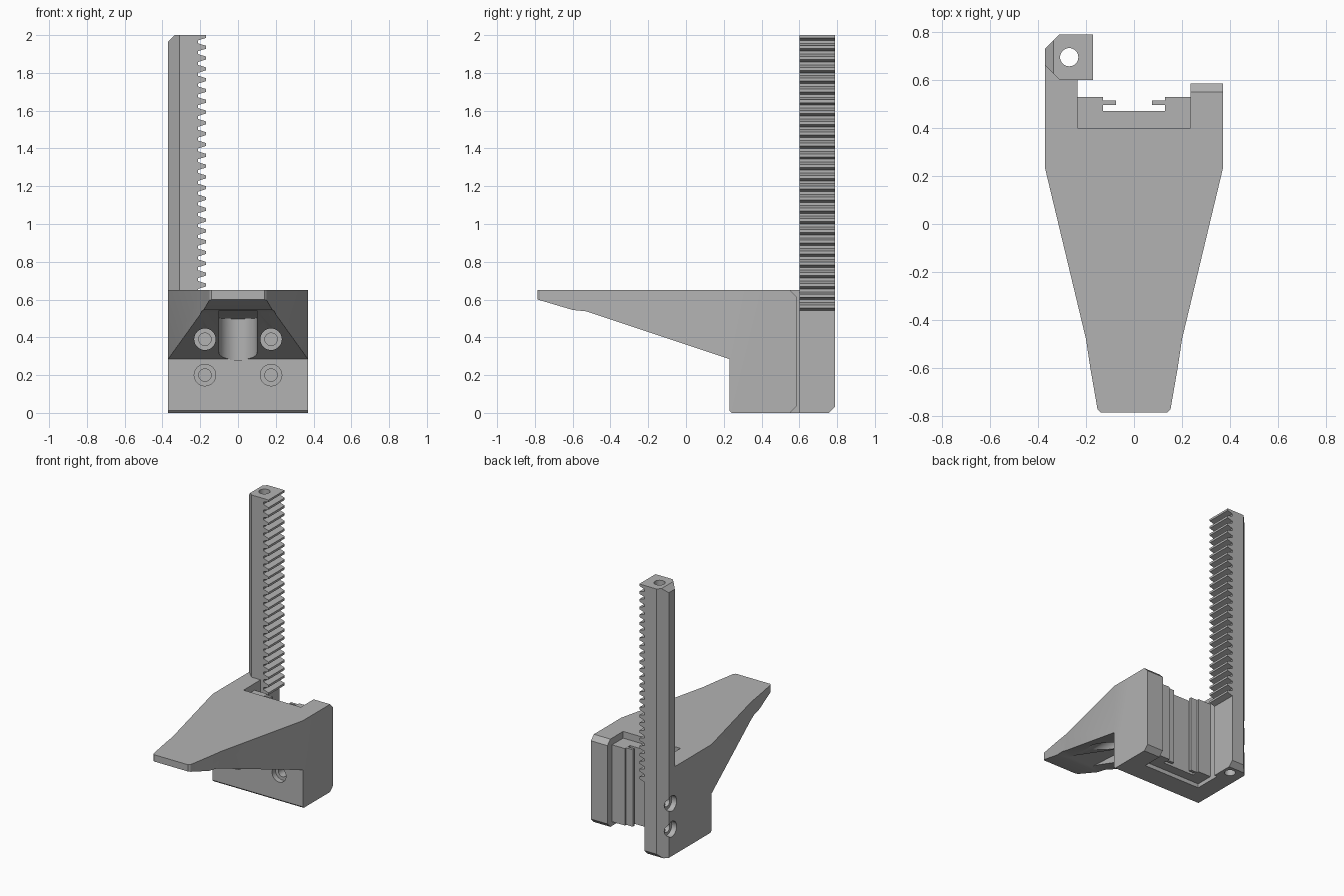
import bpy, bmesh, math
from mathutils import Vector, Matrix

cube = bpy.data.objects.get("Cube")
if cube:
    bpy.data.objects.remove(cube, do_unlink=True)

GREY = (0.45, 0.45, 0.45, 1)
grey = bpy.data.materials.new("plain grey")
grey.use_nodes = True
grey.diffuse_color = GREY
grey.node_tree.nodes["Principled BSDF"].inputs["Base Color"].default_value = GREY

PLACE = {"X": lambda a, b, d: (d, a, b),
         "Y": lambda a, b, d: (a, d, b),
         "Z": lambda a, b, d: (a, b, d)}


def finish(name, bm):
    bmesh.ops.recalc_face_normals(bm, faces=bm.faces)
    mesh = bpy.data.meshes.new(name)
    bm.to_mesh(mesh)
    bm.free()
    mesh.materials.append(grey)
    obj = bpy.data.objects.new(name, mesh)
    bpy.context.collection.objects.link(obj)
    return obj


def prism(name, outline, axis, lo, hi):
    """Extrude a 2D outline along an axis."""
    bm = bmesh.new()
    ends = [[bm.verts.new(PLACE[axis](a, b, d)) for a, b in outline] for d in (lo, hi)]
    for end in ends:
        bm.faces.new(end)
    n = len(outline)
    for i in range(n):
        j = (i + 1) % n
        bm.faces.new((ends[0][i], ends[0][j], ends[1][j], ends[1][i]))
    return finish(name, bm)


def rod(axis, a, b, radius, lo, hi):
    """Round cutter along an axis."""
    ring = [(a + radius * math.cos(t * math.tau / 32),
             b + radius * math.sin(t * math.tau / 32)) for t in range(32)]
    return prism("cutter", ring, axis, lo, hi)


def combine(obj, other, operation="DIFFERENCE"):
    mod = obj.modifiers.new("cut", "BOOLEAN")
    mod.operation = operation
    mod.solver = "EXACT"
    mod.object = other
    other.hide_render = True
    bpy.context.view_layer.objects.active = obj
    bpy.ops.object.modifier_apply(modifier=mod.name)
    bpy.data.objects.remove(other, do_unlink=True)


HALF, TOP = 0.37, 0.65

# Jaw body: tapered plan intersected with the wedge side profile
right_side = [(0.14, -0.785), (0.152, -0.772), (0.182, -0.6), (0.2, -0.48), (HALF, 0.23), (HALF, 0.4)]
plan = right_side + [(-x, y) for x, y in reversed(right_side)]
body = prism("jaw_body", plan, "Z", -0.1, 0.8)
side = [(-0.9, TOP), (-0.9, 0.632), (-0.785, 0.6), (-0.6, 0.545), (-0.53, 0.538), (0.23, 0.285),
        (0.23, 0.012), (0.242, 0), (0.5, 0), (0.5, TOP)]
combine(body, prism("cutter", side, "X", -0.6, 0.6), "INTERSECT")

# Rounded pocket under the jaw, with a sloping ceiling
arc = [(0.1 * math.cos(t * math.pi / 16), 0.14 + 0.1 * math.sin(t * math.pi / 16)) for t in range(17)]
pocket = prism("cutter", arc + [(-0.1, -0.7), (0.1, -0.7)], "Z", 0.28, 0.7)
ceiling = [(-0.8, 0.1), (0.4, 0.1), (0.4, 0.49), (0.2, 0.5), (-0.56, 0.542), (-0.8, 0.542)]
combine(pocket, prism("cutter", ceiling, "X", -0.3, 0.3), "INTERSECT")
combine(body, pocket)

# Counterbored front screw holes
for x in (-0.175, 0.175):
    for z in (0.2, 0.39):
        combine(body, rod("Y", x, z, 0.057, -0.5, 0.27))
        combine(body, rod("Y", x, z, 0.033, 0.2, 0.38))

# Right-hand cheek with chamfered back edges, and the arm joining the rack
flange = prism("left_cheek", [(0.4, 0), (0.55, 0), (0.585, 0.035), (0.585, 0.615), (0.55, TOP), (0.4, TOP)],
               "X", 0.235, HALF)
arm = prism("rack_arm", [(-HALF, 0.4), (-0.235, 0.4), (-0.235, 0.6), (-HALF, 0.6)], "Z", 0, TOP)

# Slotted rail with inward lips
lip = [(0.235, 0.4), (0.235, 0.53), (0.13, 0.53), (0.13, 0.515), (0.075, 0.515),
       (0.075, 0.495), (0.13, 0.495), (0.13, 0.47)]
rail = prism("slotted_rail", lip + [(-x, y) for x, y in reversed(lip)], "Z", 0.03, 0.6)

# Toothed rack
TIP, ROOT, PITCH = -0.17, -0.212, 0.0572
profile = [(-HALF, 0), (ROOT, 0)]
z = 1.99 - 25 * PITCH + 0.003
for i in range(25):
    base = z + i * PITCH
    profile += [(ROOT, base - 0.021), (TIP, base - 0.008), (TIP, base + 0.008), (ROOT, base + 0.021)]
profile += [(ROOT, 1.972), (TIP, 1.985), (TIP, 2), (-0.335, 2), (-HALF, 1.965)]
rack = prism("toothed_rack", profile, "Y", 0.6, 0.79)

# Rack chamfers, long bore and side screw holes
combine(rack, prism("cutter", [(-0.43, 0.67), (-0.25, 0.85), (-0.43, 0.85)], "Z", -0.1, 2.1))
combine(rack, prism("cutter", [(-0.43, 0.72), (-0.25, 0.54), (-0.43, 0.54)], "Z", TOP, 2.1))
combine(rack, prism("cutter", [(0.72, -0.035), (0.83, 0.075), (0.83, -0.035)], "X", -0.5, 0))
combine(rack, rod("Z", -0.27, 0.695, 0.038, -0.1, 2.1))
for height in (0.2, 0.39):
    combine(rack, rod("X", 0.695, height, 0.057, -0.5, -0.33))
    combine(rack, rod("X", 0.695, height, 0.033, -0.4, -0.27))

# Smooth the round cuts, keep the edges crisp
for obj in (body, flange, arm, rail, rack):
    bpy.ops.object.select_all(action="DESELECT")
    obj.select_set(True)
    bpy.context.view_layer.objects.active = obj
    bpy.ops.object.shade_smooth_by_angle(angle=math.radians(20))
